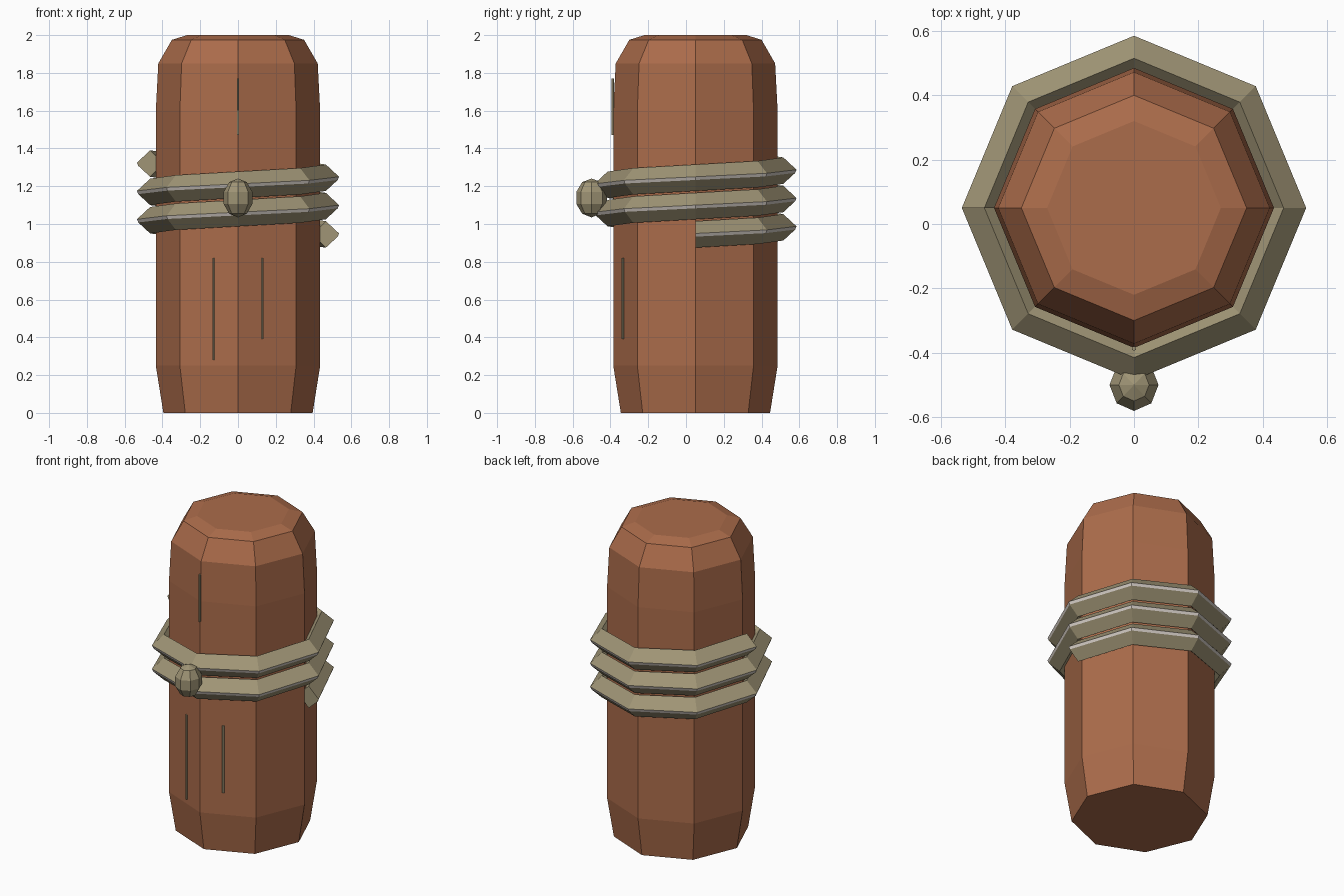
import bpy, bmesh, math
from mathutils import Matrix

cube = bpy.data.objects.get("Cube")
if cube:
    bpy.data.objects.remove(cube)

CY = 0.05  # y of the post axis


def material(name, rgb):
    m = bpy.data.materials.new(name)
    m.use_nodes = True
    m.diffuse_color = (*rgb, 1)
    m.node_tree.nodes["Principled BSDF"].inputs["Base Color"].default_value = (*rgb, 1)
    return m


wood = material("brown wood", (0.41, 0.15, 0.07))
rope = material("tan rope", (0.35, 0.30, 0.18))
pale = material("pale strand", (0.62, 0.57, 0.53))


def finish(name, bm, *mats):
    bmesh.ops.recalc_face_normals(bm, faces=bm.faces)
    mesh = bpy.data.meshes.new(name)
    bm.to_mesh(mesh)
    bm.free()
    for m in mats:
        mesh.materials.append(m)
    obj = bpy.data.objects.new(name, mesh)
    bpy.context.collection.objects.link(obj)
    return obj


def polar(bm, r, step, z):
    a = step * math.pi / 4
    return bm.verts.new((r * math.cos(a), CY + r * math.sin(a), z))


def bridge(bm, a, b):
    n = len(a)
    return [bm.faces.new((a[i], a[(i + 1) % n], b[(i + 1) % n], b[i])) for i in range(n)]


# Eight-sided post with tapered foot and chamfered top
bm = bmesh.new()
profile = [(0.395, 0), (0.435, 0.25), (0.435, 1.6), (0.422, 1.85), (0.35, 1.975), (0.27, 2)]
rings = [[polar(bm, r, i, z) for i in range(8)] for r, z in profile]
for a, b in zip(rings, rings[1:]):
    bridge(bm, a, b)
bm.faces.new(rings[0])
bm.faces.new(rings[-1])
finish("post", bm, wood)

# Rope wound two and a half turns, diamond section with a pale strip under its ridge
bm = bmesh.new()
section = [(0.465, 0.07), (0.535, 0.005), (0.528, -0.012), (0.465, -0.07), (0.395, 0)]
coils = [[polar(bm, r, i, 0.945 + 0.15 * i / 8 + z) for r, z in section] for i in range(21)]
for a, b in zip(coils, coils[1:]):
    bridge(bm, a, b)[1].material_index = 1
bm.faces.new(coils[0])
bm.faces.new(coils[-1])
finish("rope_coil", bm, rope, pale)

# Knot on the front of the rope
bm = bmesh.new()
bmesh.ops.create_uvsphere(bm, u_segments=8, v_segments=5, radius=1)
bmesh.ops.transform(bm, verts=bm.verts, matrix=Matrix.Translation((0, -0.5, 1.138))
                    @ Matrix.Diagonal((0.08, 0.085, 0.103, 1)))
finish("rope_knot", bm, rope)


# Thin upright grain marks on the front
def grain(name, x, low, high):
    y = CY - 0.435 + abs(x) * math.tan(math.pi / 8)
    bm = bmesh.new()
    bmesh.ops.create_cone(bm, segments=6, radius1=0.007, radius2=0.007,
                          depth=high - low, cap_ends=True)
    bmesh.ops.translate(bm, verts=bm.verts, vec=(x, y - 0.002, (low + high) / 2))
    finish(name, bm, rope)


grain("grain_upper", 0, 1.47, 1.77)
grain("grain_lower_right", -0.13, 0.28, 0.82)
grain("grain_lower_left", 0.13, 0.39, 0.82)
